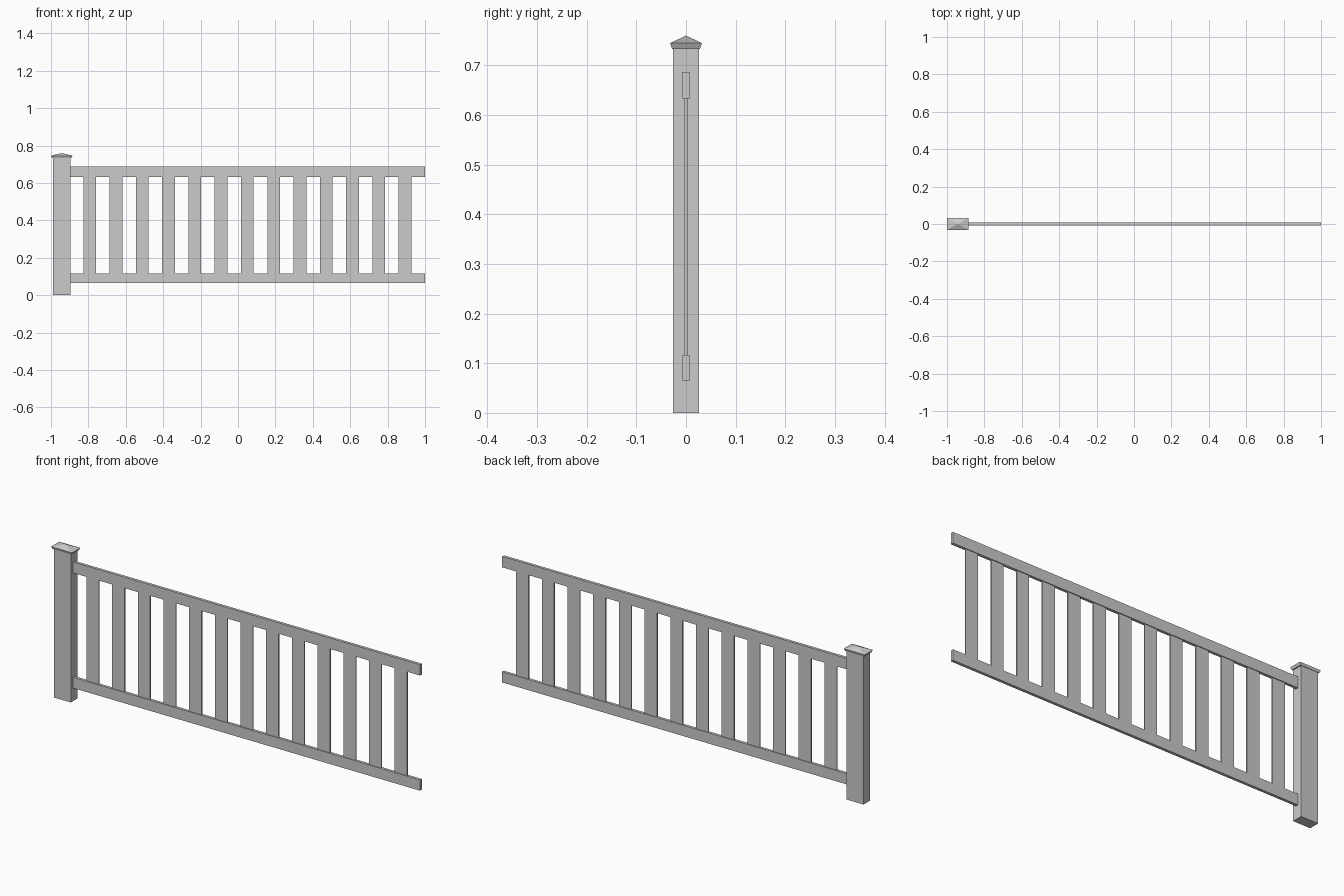
import bpy, bmesh

if "Cube" in bpy.data.objects:
    bpy.data.objects.remove(bpy.data.objects["Cube"])


def add_mesh(name, bm):
    bmesh.ops.recalc_face_normals(bm, faces=bm.faces)
    mesh = bpy.data.meshes.new(name)
    bm.to_mesh(mesh)
    bm.free()
    obj = bpy.data.objects.new(name, mesh)
    bpy.context.collection.objects.link(obj)
    return obj


def box(name, x0, x1, half_y, z0, z1):
    bm = bmesh.new()
    bmesh.ops.create_cube(bm, size=1)
    for v in bm.verts:
        v.co.x = x0 if v.co.x < 0 else x1
        v.co.y = -half_y if v.co.y < 0 else half_y
        v.co.z = z0 if v.co.z < 0 else z1
    return add_mesh(name, bm)


POST_X = -0.9425
POST_HX, POST_HY = 0.0465, 0.026

# Square-cut end post
box("post", POST_X - POST_HX, POST_X + POST_HX, POST_HY, 0, 0.733)

# Post cap: flared skirt below a shallow pyramid
bm = bmesh.new()
rings = []
for hx, hy, z in [(0.0515, 0.028, 0.733), (0.0575, 0.032, 0.745)]:
    rings.append([bm.verts.new((POST_X + sx * hx, sy * hy, z))
                  for sx, sy in [(-1, -1), (1, -1), (1, 1), (-1, 1)]])
apex = bm.verts.new((POST_X, 0, 0.760))
low, high = rings
bm.faces.new(low[::-1])
for i in range(4):
    j = (i + 1) % 4
    bm.faces.new((low[i], low[j], high[j], high[i]))
    bm.faces.new((high[i], high[j], apex))
add_mesh("post_cap", bm)

# Horizontal rails
RAIL_START = POST_X + POST_HX
box("bottom_rail", RAIL_START, 1.0, 0.007, 0.064, 0.117)
box("top_rail", RAIL_START, 1.0, 0.007, 0.633, 0.687)

# Thin flat pickets between the rails
for i in range(13):
    x = -0.793 + i * 0.1405
    box(f"picket_{i + 1}", x - 0.034, x + 0.034, 0.003, 0.117, 0.633)
